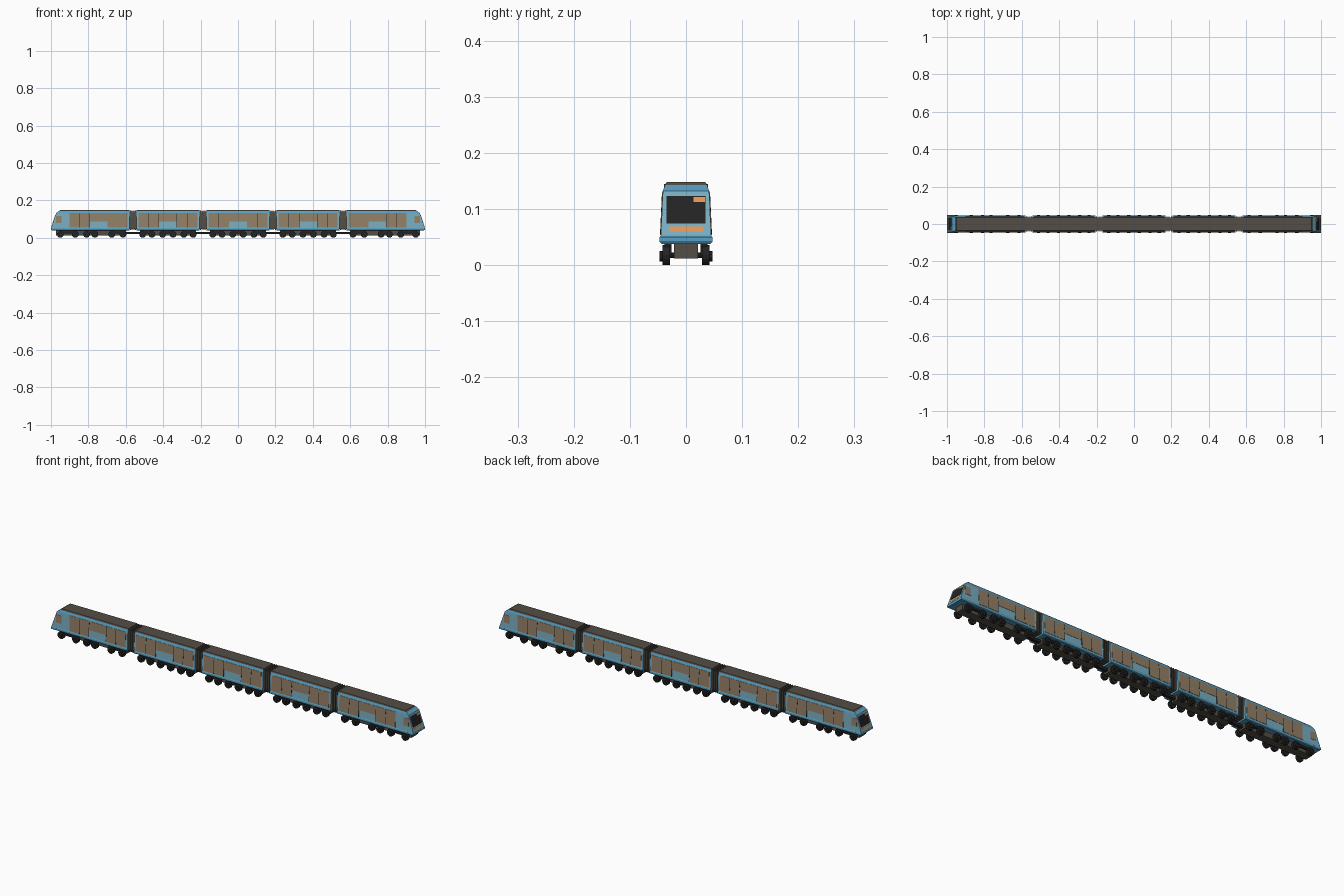
import bpy, bmesh, math
from mathutils import Vector, Matrix

if "Cube" in bpy.data.objects:
    bpy.data.objects.remove(bpy.data.objects["Cube"])


def mat(name, rgb):
    m = bpy.data.materials.new(name)
    m.diffuse_color = (*rgb, 1)
    m.use_nodes = True
    m.node_tree.nodes["Principled BSDF"].inputs["Base Color"].default_value = m.diffuse_color
    return m


BLUE = mat("blue paint", (0.098, 0.352, 0.546))
PALE = mat("pale blue paint", (0.19, 0.42, 0.53))
TAN = mat("tan glass", (0.29, 0.215, 0.135))
ROOF = mat("dark taupe", (0.088, 0.075, 0.058))
BLACK = mat("black", (0.017, 0.017, 0.017))
ORANGE = mat("orange lamp", (0.79, 0.305, 0.091))

# Half cross-section (y, z) of the car shell, bottom to top
PROFILE = [(0.043, 0.038), (0.0465, 0.041), (0.0465, 0.050), (0.0448, 0.053),
           (0.0412, 0.132), (0.0375, 0.143), (0.0345, 0.148)]


def nose_x(z):
    # Cab outline: how far the sloping end reaches at a given height
    pts = [(0.038, 0.992), (0.05, 1.0), (0.132, 0.972), (0.148, 0.95)]
    for (z0, x0), (z1, x1) in zip(pts, pts[1:]):
        if z <= z1 + 1e-6:
            return x0 + (x1 - x0) * (z - z0) / (z1 - z0)
    return pts[-1][1]


def side_y(z):
    (y0, z0), (y1, z1) = PROFILE[3], PROFILE[4]
    return y0 + (y1 - y0) * (z - z0) / (z1 - z0)


def finish(name, bm, mats):
    bmesh.ops.recalc_face_normals(bm, faces=bm.faces)
    me = bpy.data.meshes.new(name)
    bm.to_mesh(me)
    bm.free()
    for m in mats:
        me.materials.append(m)
    ob = bpy.data.objects.new(name, me)
    bpy.context.collection.objects.link(ob)
    return ob


def add_box(bm, x0, x1, y0, y1, z0, z1):
    m = Matrix.Translation(((x0 + x1) / 2, (y0 + y1) / 2, (z0 + z1) / 2))
    bmesh.ops.create_cube(bm, size=1, matrix=m @ Matrix.Diagonal((x1 - x0, y1 - y0, z1 - z0, 1)))


def add_wheel(bm, x, y, z, r, depth, n=16):
    m = Matrix.Translation((x, y, z)) @ Matrix.Rotation(math.pi / 2, 4, 'X')
    bmesh.ops.create_cone(bm, cap_ends=True, segments=n, radius1=r, radius2=r, depth=depth, matrix=m)


def add_plate(bm, corners, out, t=0.0012):
    # Thin slab on a quad, pushed out along its normal
    c = [Vector(p) for p in corners]
    n = (c[1] - c[0]).cross(c[2] - c[0]).normalized()
    if n.dot(Vector(out)) < 0:
        n = -n
    lo = [bm.verts.new(p - n * 0.001) for p in c]
    hi = [bm.verts.new(p + n * t) for p in c]
    bm.faces.new(lo)
    bm.faces.new(hi)
    for i in range(4):
        j = (i + 1) % 4
        bm.faces.new((lo[i], lo[j], hi[j], hi[i]))


def shell(name, xa, xb):
    # xa / xb give the end position as a function of height
    bm = bmesh.new()
    rows = [[bm.verts.new((f(z), s * y, z)) for f, s in ((xa, -1), (xb, -1), (xb, 1), (xa, 1))]
            for y, z in PROFILE]
    for k, (a, b) in enumerate(zip(rows, rows[1:])):
        for i in range(4):
            j = (i + 1) % 4
            f = bm.faces.new((a[i], a[j], b[j], b[i]))
            f.material_index = 2 if k == 5 else 1 if k == 3 else 0
    bm.faces.new(rows[0])
    bm.faces.new(rows[-1]).material_index = 2
    finish(name, bm, [BLUE, PALE, ROOF])


def side_panels(name, rects, material, t=0.0012):
    bm = bmesh.new()
    for x0, x1, z0, z1 in rects:
        for s in (-1, 1):
            add_plate(bm, [(x0, s * side_y(z0), z0), (x1, s * side_y(z0), z0),
                           (x1, s * side_y(z1), z1), (x0, s * side_y(z1), z1)], (0, s, 0), t)
    finish(name, bm, [material])


def running_gear(name, xs, x0, x1):
    bm = bmesh.new()
    for x in xs:
        for s in (-1, 1):
            add_wheel(bm, x, s * 0.035, 0.018, 0.018, 0.013)
            add_wheel(bm, x, s * 0.043, 0.016, 0.009, 0.009, 10)
            add_box(bm, x - 0.008, x + 0.008, s * 0.032 - 0.006, s * 0.032 + 0.006, 0.018, 0.04)
        add_wheel(bm, x, 0, 0.018, 0.005, 0.07, 8)
    for a, b in zip(xs[::2], xs[1::2]):
        for s in (-1, 1):
            add_box(bm, a, b, s * 0.032 - 0.005, s * 0.032 + 0.005, 0.024, 0.034)
    finish(name + "_wheels", bm, [BLACK])
    bm = bmesh.new()
    add_box(bm, x0, x1, -0.021, 0.021, 0.012, 0.039)
    finish(name + "_underframe", bm, [ROOF])


def windows(name, x0, x1):
    # Two tall door panels with a shorter window between them
    w = x1 - x0
    a, b = x0 + w * 0.35, x0 + w * 0.65
    side_panels(name + "_windows", [(x0, a - 0.002, 0.054, 0.131), (b + 0.002, x1, 0.054, 0.131),
                                    (a, b, 0.088, 0.131)], TAN)
    c, d = (x0 + a) / 2, (b + x1) / 2
    side_panels(name + "_door_seams", [(x - 0.001, x + 0.001, 0.054, 0.129) for x in (c, d, a - 0.001, b + 0.001)],
                BLACK, 0.0016)


# Middle cars
for i, c in enumerate((-0.375, 0.0, 0.375)):
    n = f"middle_car_{i + 1}"
    shell(n + "_body", lambda z, c=c: c - 0.168, lambda z, c=c: c + 0.168)
    windows(n, c - 0.158, c + 0.158)
    running_gear(n, [c + o for o in (-0.135, -0.085, -0.028, 0.028, 0.085, 0.135)], c - 0.15, c + 0.15)

# End cars with sloping cabs
for s, n in ((-1, "left_end_car"), (1, "right_end_car")):
    shell(n + "_body", lambda z: s * 0.58, lambda z: s * nose_x(z))
    windows(n, *sorted((s * 0.59, s * 0.90)))
    running_gear(n, [s * x for x in (0.615, 0.675, 0.765, 0.81, 0.87, 0.95)], *sorted((s * 0.60, s * 0.972)))

    side_panels(n + "_cab_window", [(*sorted((s * 0.945, s * 0.974)), 0.078, 0.116)], TAN)

    def face_plate(part, y0, y1, z0, z1, material, t):
        bm = bmesh.new()
        add_plate(bm, [(s * nose_x(z), y, z) for y, z in ((y0, z0), (y1, z0), (y1, z1), (y0, z1))], (s, 0, 0), t)
        finish(n + part, bm, [material])

    face_plate("_windscreen", -0.035, 0.035, 0.074, 0.123, BLACK, 0.001)
    d = sorted((s * 0.013, s * 0.034))
    face_plate("_display", d[0], d[1], 0.112, 0.121, ORANGE, 0.0018)
    face_plate("_lamp_surround", -0.031, 0.031, 0.058, 0.071, PALE, 0.0006)
    face_plate("_lamp_strip", -0.030, 0.030, 0.060, 0.069, ORANGE, 0.001)

    # Bumper band below the cab
    bm = bmesh.new()
    add_box(bm, *sorted((s * 0.96, s * 0.9995)), -0.047, 0.047, 0.041, 0.050)
    finish(n + "_bumper", bm, [BLUE])

# Ribbed gangways between the cars
for i, c in enumerate((-0.5615, -0.1875, 0.1875, 0.5615)):
    bm = bmesh.new()
    add_box(bm, c - 0.021, c + 0.021, -0.034, 0.034, 0.046, 0.140)
    for o in (-0.012, 0, 0.012):
        add_box(bm, c + o - 0.003, c + o + 0.003, -0.039, 0.039, 0.042, 0.145)
    finish(f"gangway_{i + 1}", bm, [ROOF])
    bm = bmesh.new()
    add_box(bm, c - 0.04, c + 0.04, -0.008, 0.008, 0.02, 0.032)
    finish(f"coupler_{i + 1}", bm, [BLACK])
